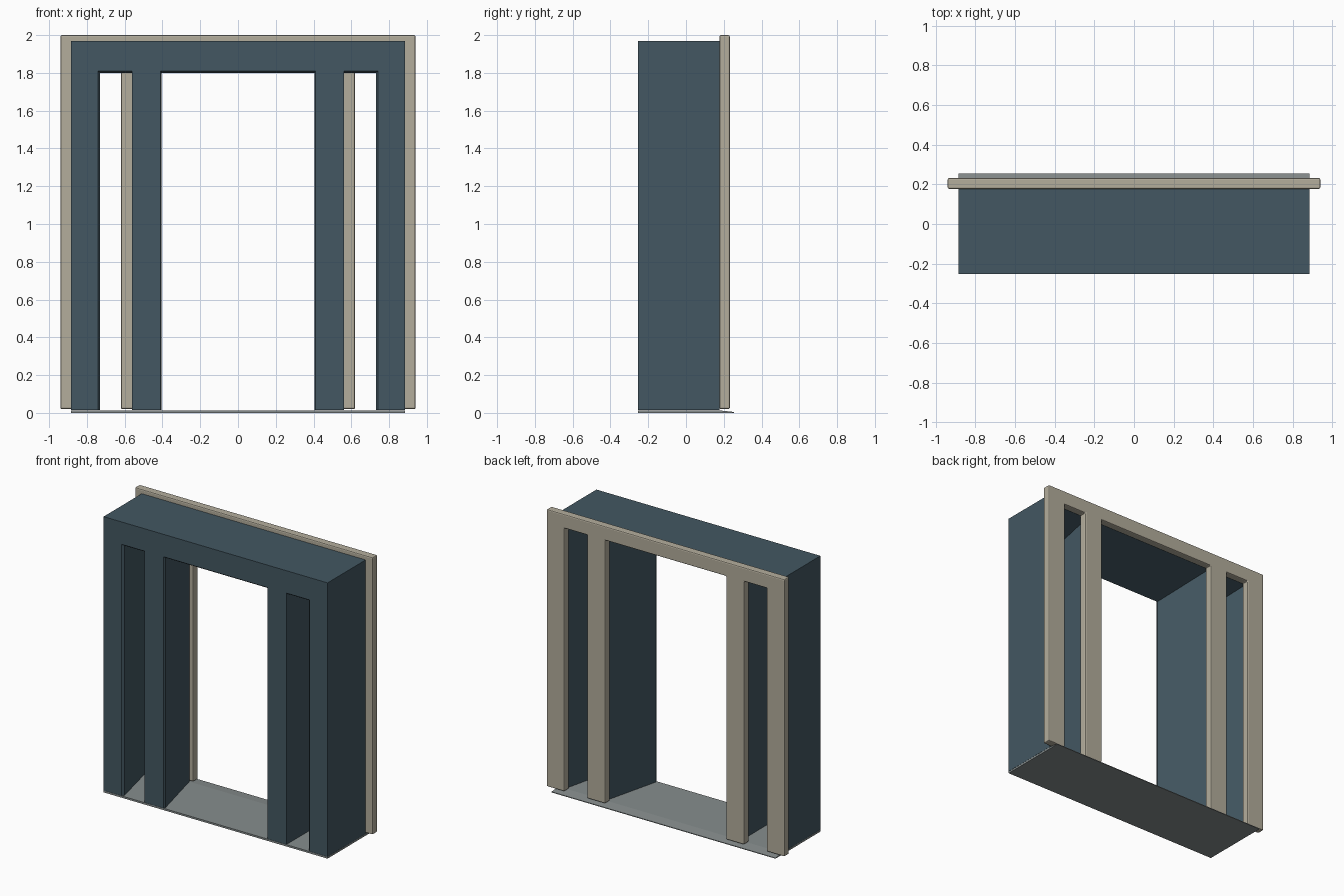
import bpy, bmesh

if "Cube" in bpy.data.objects:
    bpy.data.objects.remove(bpy.data.objects["Cube"])


def material(name, rgb):
    m = bpy.data.materials.new(name)
    m.diffuse_color = (*rgb, 1)
    m.use_nodes = True
    m.node_tree.nodes["Principled BSDF"].inputs["Base Color"].default_value = m.diffuse_color
    return m


slate = material("slate blue paint", (0.056, 0.096, 0.122))
stone = material("warm stone paint", (0.456, 0.420, 0.335))
grey = material("threshold grey", (0.240, 0.268, 0.268))


def comb(outer, post_in, mull_out, mull_in, bottom, head, top):
    """Outline of a head with two outer posts and two mullions hanging from it."""
    right = [(mull_in, head), (mull_in, bottom), (mull_out, bottom), (mull_out, head),
             (post_in, head), (post_in, bottom), (outer, bottom), (outer, top)]
    return right + [(-x, z) for x, z in reversed(right)]


def loft(name, rings, mat):
    """Skin through outlines given as (points, list of y per point or single y)."""
    bm = bmesh.new()
    loops = [[bm.verts.new((x, y, z)) for x, z in pts] for y, pts in rings]
    bm.faces.new(loops[0])
    bm.faces.new(loops[-1])
    n = len(loops[0])
    for a, b in zip(loops, loops[1:]):
        for i in range(n):
            j = (i + 1) % n
            bm.faces.new((a[i], a[j], b[j], b[i]))
    bmesh.ops.recalc_face_normals(bm, faces=bm.faces)
    # split the large concave end caps cleanly
    bmesh.ops.triangulate(bm, faces=[f for f in bm.faces if len(f.verts) > 4])
    me = bpy.data.meshes.new(name)
    bm.to_mesh(me)
    bm.free()
    me.materials.append(mat)
    ob = bpy.data.objects.new(name, me)
    bpy.context.collection.objects.link(ob)
    return ob


# Deep frame: small front lip, then openings that splay wider towards the back
loft("splayed_frame", [
    (-0.253, comb(0.885, 0.742, 0.560, 0.411, 0.014, 1.810, 1.970)),
    (-0.240, comb(0.885, 0.730, 0.560, 0.405, 0.014, 1.800, 1.970)),
    (0.177, comb(0.885, 0.828, 0.560, 0.508, 0.014, 1.905, 1.970)),
], slate)

# Pale casing on the back with softened edges
casing_outline = comb(0.940, 0.800, 0.620, 0.477, 0.020, 1.900, 2.000)
casing = loft("back_casing", [(0.177, casing_outline), (0.232, casing_outline)], stone)
bevel = casing.modifiers.new("soft edges", "BEVEL")
bevel.width = 0.008
bevel.segments = 2
bevel.limit_method = "ANGLE"

# Thin threshold that tapers towards the back


def slab(top):
    return [(-0.885, 0), (0.885, 0), (0.885, top), (-0.885, top)]


loft("threshold", [(-0.253, slab(0.013)), (0.177, slab(0.013)), (0.254, slab(0.005))], grey)
